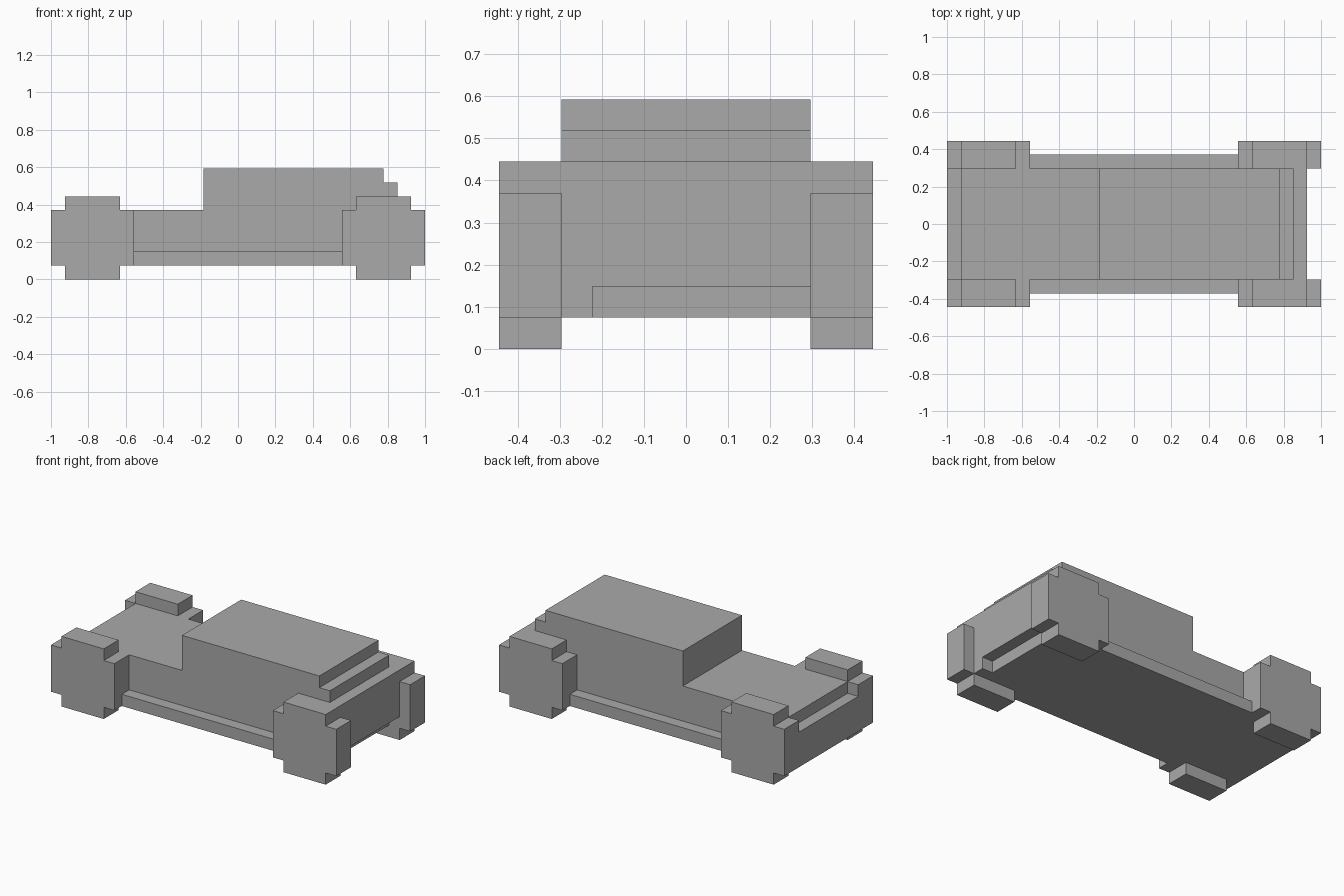
import bpy
import bmesh

cube = bpy.data.objects.get("Cube")
if cube:
    bpy.data.objects.remove(cube, do_unlink=True)

U = 2 / 27  # one block; the vehicle is 27 blocks long

grey = bpy.data.materials.new("plain grey")
grey.use_nodes = True
grey.diffuse_color = (0.4, 0.4, 0.4, 1)
grey.node_tree.nodes["Principled BSDF"].inputs["Base Color"].default_value = (0.4, 0.4, 0.4, 1)


def extrude_profile(name, profile, y0, y1):
    """Extrude an x-z outline, given in blocks from the tail, between y0 and y1."""
    bm = bmesh.new()
    face = bm.faces.new([bm.verts.new(((x - 13.5) * U, y0 * U, z * U)) for x, z in profile])
    side = bmesh.ops.extrude_face_region(bm, geom=[face])
    moved = [g for g in side["geom"] if isinstance(g, bmesh.types.BMVert)]
    bmesh.ops.translate(bm, verts=moved, vec=(0, (y1 - y0) * U, 0))
    bmesh.ops.recalc_face_normals(bm, faces=bm.faces)
    mesh = bpy.data.meshes.new(name)
    bm.to_mesh(mesh)
    bm.free()
    mesh.materials.append(grey)
    obj = bpy.data.objects.new(name, mesh)
    bpy.context.collection.objects.link(obj)
    return obj


def box(x0, x1, z0, z1):
    return [(x0, z0), (x1, z0), (x1, z1), (x0, z1)]


# Body with low bed, tall stepped cabin and a recess under the end
body = [(0, 1), (25, 1), (25, 2), (26, 2), (26, 6), (25, 6), (25, 7), (24, 7),
        (24, 8), (11, 8), (11, 5), (1, 5), (1, 4), (0, 4)]
extrude_profile("body", body, -4, 4)

# Single block closing one end of the recess
extrude_profile("bumper_corner", box(25, 26, 1, 2), -4, -3)

# Wheels with stepped corners, and side sills
wheel = [(1, 0), (5, 0), (5, 1), (6, 1), (6, 5), (5, 5), (5, 6), (1, 6),
         (1, 5), (0, 5), (0, 1), (1, 1)]
for side, s in (("front", -1), ("back", 1)):
    for end, x in (("right", 0), ("left", 21)):
        extrude_profile(f"{side}_{end}_wheel", [(x + a, z) for a, z in wheel], 4 * s, 6 * s)
    extrude_profile(f"{side}_sill", box(6, 21, 1, 2), 4 * s, 5 * s)
